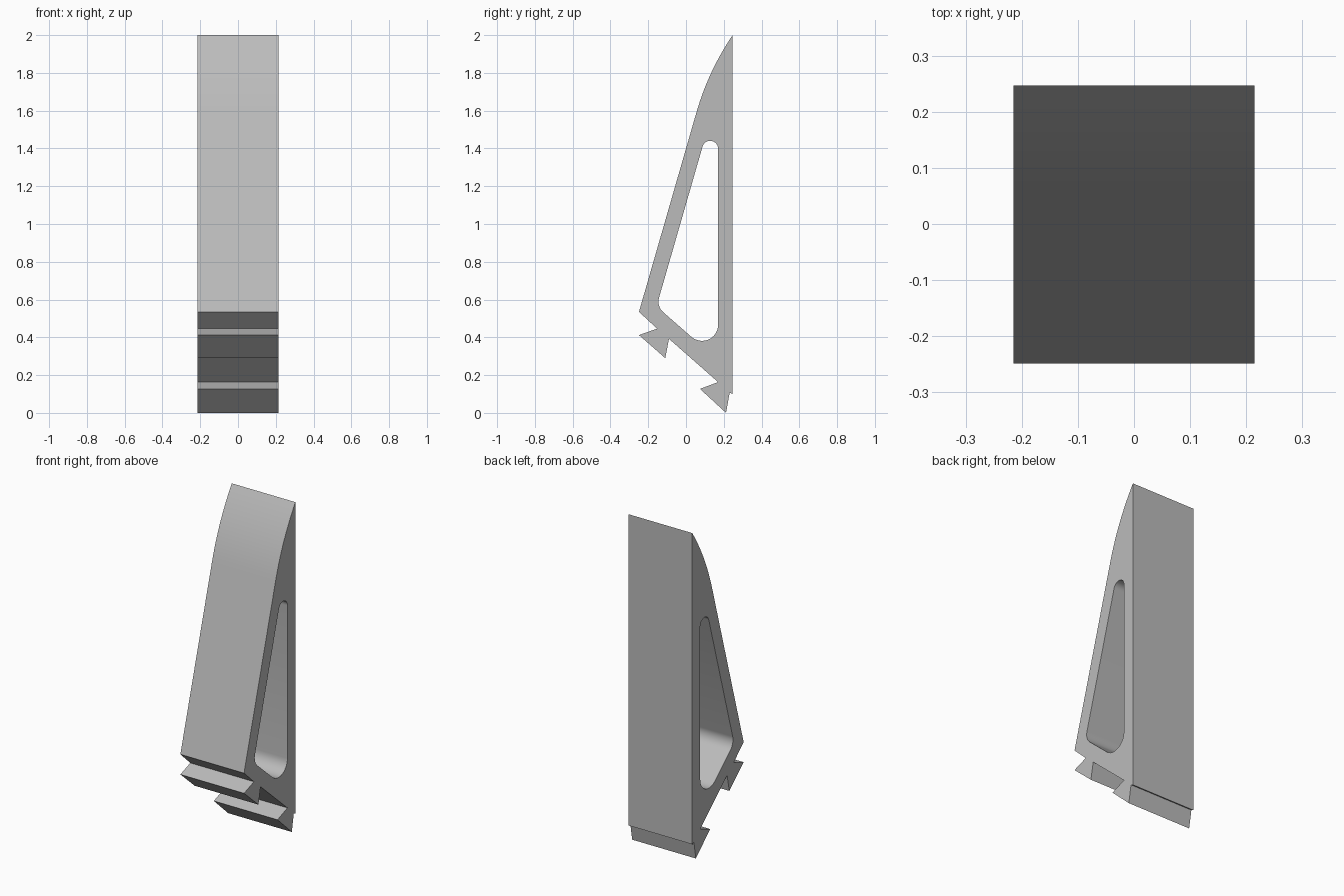
import bpy
import bmesh
import math
from mathutils import Vector

if "Cube" in bpy.data.objects:
    bpy.data.objects.remove(bpy.data.objects["Cube"], do_unlink=True)

HALF_WIDTH = 0.215


def fillet(corner, before, after, radius, steps=12):
    """Round one profile corner with a tangent arc."""
    c = Vector(corner)
    a = (Vector(before) - c).normalized()
    b = (Vector(after) - c).normalized()
    half = a.angle(b) / 2
    centre = c + (a + b).normalized() * (radius / math.sin(half))
    start = c + a * (radius / math.tan(half)) - centre
    end = c + b * (radius / math.tan(half)) - centre
    sweep = math.pi - 2 * half
    return [centre + (start * math.sin(sweep * (1 - i / steps))
                      + end * math.sin(sweep * i / steps)) / math.sin(sweep)
            for i in range(steps + 1)]


def bend(p0, p1, p2, steps=14):
    """Quadratic curve from p0 to p2."""
    p0, p1, p2 = Vector(p0), Vector(p1), Vector(p2)
    return [p0 * (1 - t) ** 2 + p1 * 2 * t * (1 - t) + p2 * t * t
            for t in (i / steps for i in range(steps + 1))]


# Outline (y, z): straight back, hooked foot, two dovetail tongues
outline = [(0.247, 0.10), (0.231, 0.107), (0.212, 0), (0.074, 0.127),
           (0.17, 0.163), (-0.09, 0.392), (-0.11, 0.29), (-0.249, 0.412),
           (-0.153, 0.446), (-0.249, 0.535)]
# Curved upper front, ending in the sharp tip
outline += bend((0.055, 1.59), (0.118, 1.81), (0.247, 2.0))

# Rounded triangular window
corners = [(0.17, 0.279), (0.17, 1.696), (-0.156, 0.564)]
radii = [0.085, 0.042, 0.075]
window = []
for i, r in enumerate(radii):
    window += fillet(corners[i], corners[i - 1], corners[(i + 1) % 3], r)

# Fill the profile around the window and extrude it across the width
bm = bmesh.new()
edges = []
for loop in (outline, window):
    verts = [bm.verts.new((-HALF_WIDTH, y, z)) for y, z in loop]
    edges += [bm.edges.new((verts[i - 1], v)) for i, v in enumerate(verts)]
bmesh.ops.triangle_fill(bm, edges=edges, use_beauty=True, normal=(-1, 0, 0))
result = bmesh.ops.extrude_face_region(bm, geom=bm.faces[:], use_keep_orig=True)
moved = [g for g in result["geom"] if isinstance(g, bmesh.types.BMVert)]
bmesh.ops.translate(bm, verts=moved, vec=(2 * HALF_WIDTH, 0, 0))
bmesh.ops.recalc_face_normals(bm, faces=bm.faces[:])

mesh = bpy.data.meshes.new("wedge_bracket")
bm.to_mesh(mesh)
bm.free()
bracket = bpy.data.objects.new("wedge_bracket", mesh)
bpy.context.collection.objects.link(bracket)

# Plain grey material
grey = bpy.data.materials.new("plain_grey")
grey.use_nodes = True
colour = (0.5, 0.5, 0.5, 1)
grey.diffuse_color = colour
for node in grey.node_tree.nodes:
    if node.type == "BSDF_PRINCIPLED":
        node.inputs["Base Color"].default_value = colour
mesh.materials.append(grey)

bpy.ops.object.select_all(action="DESELECT")
bracket.select_set(True)
bpy.context.view_layer.objects.active = bracket
bpy.ops.object.shade_smooth_by_angle(angle=math.radians(25))
